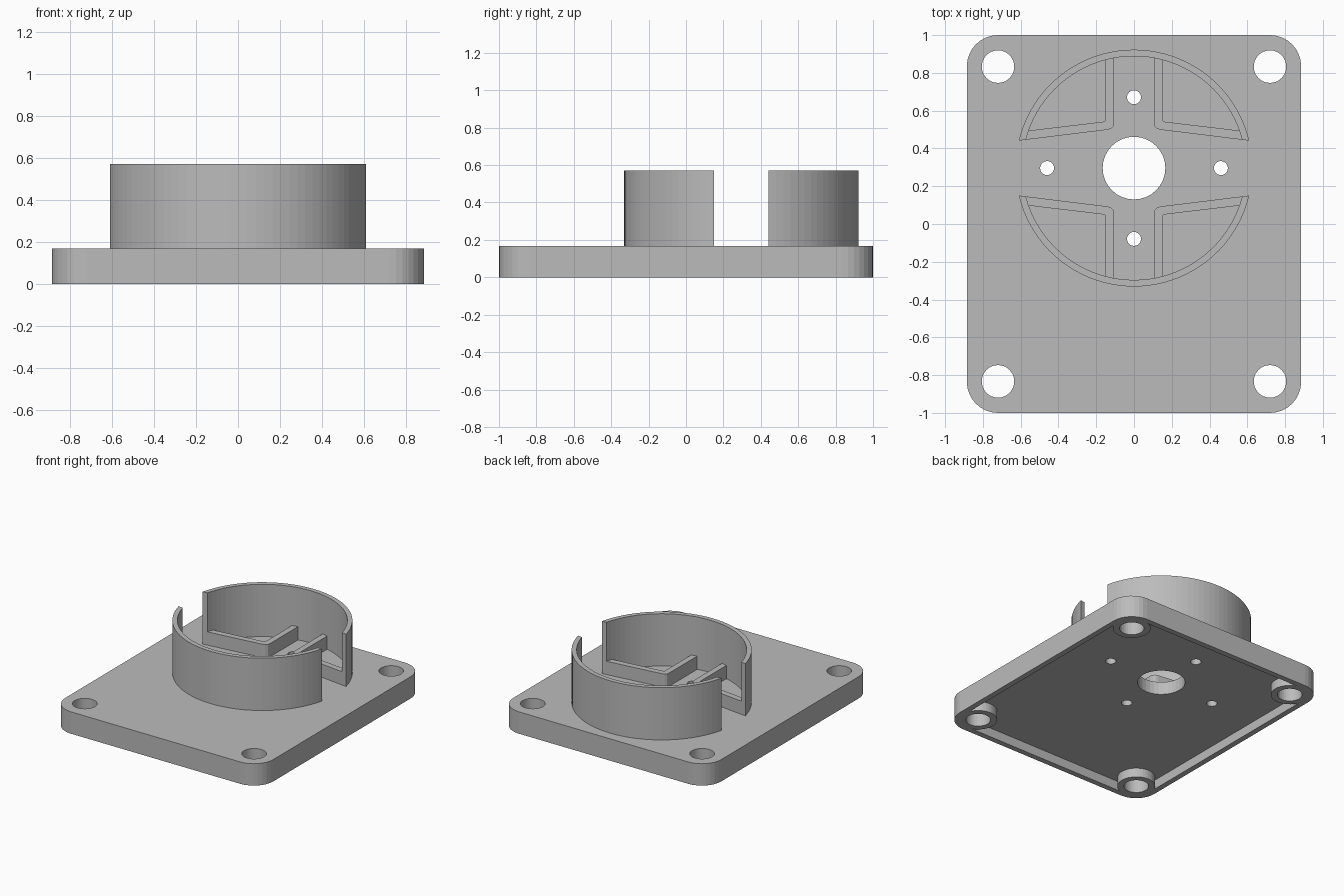
import bpy, bmesh
from math import cos, sin, radians

if "Cube" in bpy.data.objects:
    bpy.data.objects.remove(bpy.data.objects["Cube"], do_unlink=True)

HALF_X, HALF_Y, THICK = 0.885, 1.0, 0.168
HOLE_X, HOLE_Y, CORNER = 0.72, 0.833, 0.165
CUP_Y, CUP_R, CUP_IN, CUP_TOP = 0.296, 0.627, 0.592, 0.57
RECESS, RIM, BOSS_R = 0.07, 0.042, 0.132

grey = bpy.data.materials.new("plain grey")
grey.use_nodes = True
grey.diffuse_color = (0.5, 0.5, 0.5, 1)
grey.node_tree.nodes["Principled BSDF"].inputs["Base Color"].default_value = (0.5, 0.5, 0.5, 1)


def arc(cx, cy, r, start, end, n):
    """Points along an arc, angles in degrees."""
    angles = [radians(start + (end - start) * i / n) for i in range(n + 1)]
    return [(cx + r * cos(a), cy + r * sin(a)) for a in angles]


def circle(cx, cy, r, n):
    return arc(cx, cy, r, 0, 360, n)[:-1]


def four_corners(corner):
    """Repeat the outline of one corner around a rectangle."""
    left = [(-x, y) for x, y in reversed(corner)]
    return corner + left + [(-x, -y) for x, y in corner + left]


def prisms(name, outlines, z0, z1, origin_y=0.0):
    """Object made of outlines extruded from z0 to z1."""
    bm = bmesh.new()
    for pts in outlines:
        face = bm.faces.new([bm.verts.new((x, y, z0)) for x, y in pts])
        new = bmesh.ops.extrude_face_region(bm, geom=[face], use_keep_orig=True)["geom"]
        verts = [g for g in new if isinstance(g, bmesh.types.BMVert)]
        bmesh.ops.translate(bm, verts=verts, vec=(0, 0, z1 - z0))
    bmesh.ops.recalc_face_normals(bm, faces=bm.faces)
    mesh = bpy.data.meshes.new(name)
    bm.to_mesh(mesh)
    bm.free()
    mesh.materials.append(grey)
    obj = bpy.data.objects.new(name, mesh)
    obj.location.y = origin_y
    bpy.context.collection.objects.link(obj)
    return obj


def cut(target, cutter):
    mod = target.modifiers.new("cut", 'BOOLEAN')
    mod.operation = 'DIFFERENCE'
    mod.solver = 'EXACT'
    mod.object = cutter
    cutter.hide_render = True
    bpy.context.view_layer.objects.active = target
    bpy.ops.object.modifier_apply(modifier=mod.name)
    bpy.data.objects.remove(cutter, do_unlink=True)


def mirror(obj, x, y):
    mod = obj.modifiers.new("mirror", 'MIRROR')
    mod.use_axis = (x, y, False)
    mod.use_mirror_merge = False


# Base plate with rounded corners
plate = prisms("base_plate", [four_corners(
    arc(HALF_X - CORNER, HALF_Y - CORNER, CORNER, 0, 90, 8))], 0, THICK)

# Hollow underside, leaving a rim and a round boss in each corner
recess_corner = [(HALF_X - RIM, HOLE_Y - 0.05)]
recess_corner += arc(HOLE_X, HOLE_Y, BOSS_R, 335, 115, 24)
recess_corner += [(HOLE_X - 0.05, HALF_Y - RIM)]
inner_x, inner_y = HALF_X - RIM, HALF_Y - RIM
dx, dy = inner_x - HOLE_X, inner_y - HOLE_Y
sx, sy = (BOSS_R**2 - dx**2) ** 0.5, (BOSS_R**2 - dy**2) ** 0.5
recess_corner = ([(inner_x, HOLE_Y - sx)]
                 + arc(HOLE_X, HOLE_Y, BOSS_R, 330, 120, 24)
                 + [(HOLE_X - sy, inner_y)])
cut(plate, prisms("recess_cutter", [four_corners(recess_corner)], -0.1, RECESS))

# Corner holes, central bore and four small screw holes
holes = [circle(sx_ * HOLE_X, sy_ * HOLE_Y, 0.086, 32) for sx_ in (-1, 1) for sy_ in (-1, 1)]
holes.append(circle(0, CUP_Y, 0.166, 32))
holes += [circle(x, CUP_Y + y, 0.037, 24)
          for x, y in ((0.46, 0), (-0.46, 0), (0, 0.375), (0, -0.375))]
cut(plate, prisms("hole_cutter", holes, -0.2, THICK + 0.2))

# Split round cup wall, mirrored front to back
wall = arc(0, 0, CUP_R, 13.4, 166.6, 40) + arc(0, 0, CUP_IN, 165.3, 14.7, 40)
mirror(prisms("cup_wall", [wall], THICK, CUP_TOP, CUP_Y), False, True)

# Low bent rib in each quarter of the cup
rib = [(0.58, 0.149), (0.14, 0.203), (0.122, 0.209), (0.109, 0.222), (0.105, 0.24),
       (0.105, 0.59), (0.15, 0.59), (0.15, 0.255), (0.158, 0.246), (0.57, 0.197)]
mirror(prisms("cup_rib", [rib], THICK, 0.27, CUP_Y), True, True)
